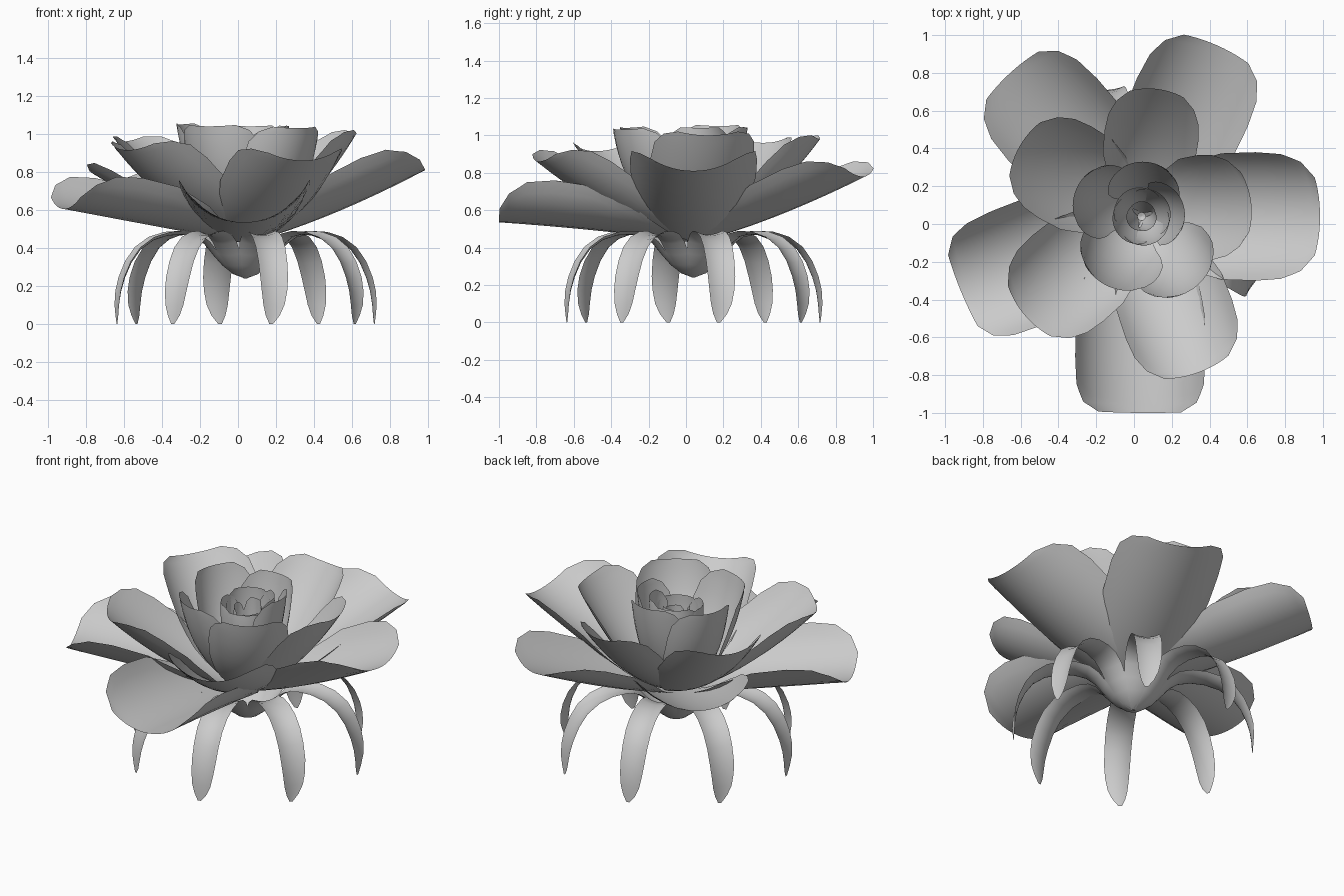
import bpy, math
from mathutils import Vector

cube = bpy.data.objects.get("Cube")
if cube:
    bpy.data.objects.remove(cube, do_unlink=True)

CENTRE = Vector((0.04, 0.04, 0))
grey = bpy.data.materials.new("flower_grey")
grey.use_nodes = True
grey.diffuse_color = (0.6, 0.6, 0.6, 1)
grey.node_tree.nodes["Principled BSDF"].inputs["Base Color"].default_value = grey.diffuse_color


def lerp_table(table, u):
    """Linear lookup in a list of (position, value) pairs."""
    for (a, fa), (b, fb) in zip(table, table[1:]):
        if u <= b:
            return fa + (fb - fa) * (u - a) / (b - a)
    return table[-1][1]


def curved_sheet(name, rows, radius, heading, columns=12, sway=0):
    """Thin leaf along rows of (distance, height, half arc), bent like a gutter."""
    turn = math.radians(heading)
    out = Vector((math.cos(turn), math.sin(turn), 0))
    side = Vector((-math.sin(turn), math.cos(turn), 0))
    up = Vector((0, 0, 1))
    verts, faces = [], []
    for i, (r, z, half) in enumerate(rows):
        before, after = rows[max(i - 1, 0)], rows[min(i + 1, len(rows) - 1)]
        along = (out * (after[0] - before[0]) + up * (after[1] - before[1])).normalized()
        normal = along.cross(side)
        drift = sway * math.sin(math.pi * (i / (len(rows) - 1)) ** 2)
        for j in range(columns + 1):
            angle = half / radius * (2 * j / columns - 1)
            verts.append(CENTRE + out * r + up * z
                         + side * (drift + radius * math.sin(angle))
                         + normal * radius * (1 - math.cos(angle)))
    step = columns + 1
    for i in range(len(rows) - 1):
        for j in range(columns):
            a = i * step + j
            faces.append((a, a + step, a + step + 1, a + 1))
    mesh = bpy.data.meshes.new(name)
    mesh.from_pydata(verts, [], faces)
    mesh.materials.append(grey)
    mesh.shade_smooth()
    obj = bpy.data.objects.new(name, mesh)
    bpy.context.collection.objects.link(obj)


OUTLINE = [(0, .15), (.15, .42), (.35, .78), (.55, .97), (.75, 1),
           (.88, .95), (.96, .78), (1, .52)]
STEPS = [0, .07, .15, .25, .35, .45, .55, .65, .75, .82, .88, .92, .96, 1]


def petal(name, heading, reach, top, width, bend, elbow):
    """Petal whose centre line is a curve from the heart past elbow to the tip."""
    bend = math.radians(bend)
    radius = width / math.sin(min(bend, math.pi / 2))
    start = (.02, .43)
    rows = []
    for u in STEPS:
        r, z = ((1 - u) ** 2 * s + 2 * u * (1 - u) * e + u * u * t
                for s, e, t in zip(start, elbow, (reach, top)))
        rows.append((r, z, radius * bend * lerp_table(OUTLINE, u)))
    curved_sheet(name, rows, radius, heading)


# Outer petals: heading, reach, tip height, half width, bend
OUTER = [(0, .945, .81, .34, 63), (66, .99, .78, .32, 55), (132.5, 1.03, .76, .32, 55),
         (202.5, 1.035, .605, .33, 66), (269.5, 1.04, .535, .345, 71)]
for i, (head, reach, top, width, bend) in enumerate(OUTER):
    petal(f"outer_petal_{i + 1}", head, reach, top, width, bend,
          (reach * .45, .49 + .15 * (top - .5)))

# Middle petals
MIDDLE = [(8, .585, 1.0, .28, 52), (83, .68, .98, .25, 52), (150, .745, .96, .28, 55),
          (220, .81, .915, .295, 59), (290, .88, .86, .30, 60)]
for i, (head, reach, top, width, bend) in enumerate(MIDDLE):
    petal(f"middle_petal_{i + 1}", head, reach, top, width, bend, (reach * .52, .54))

# Inner upright petals
INNER = [(10, .23, 1.04, .17, 65), (85, .29, 1.04, .19, 65), (158, .375, 1.05, .20, 62),
         (242, .41, 1.04, .23, 60), (306, .47, 1.03, .23, 58)]
for i, (head, reach, top, width, bend) in enumerate(INNER):
    petal(f"inner_petal_{i + 1}", head, reach, top, width, bend, (reach * .8, .58))

# Tightly curled heart, two rings
for ring, (count, reach, top, bend) in enumerate([(4, .155, 1.01, 75), (3, .08, .96, 70)]):
    for i in range(count):
        petal(f"heart_petal_{ring + 1}_{i + 1}", 30 + 50 * ring + i * 360 / count,
              reach, top - .02 * i, reach * .85, bend, (reach * 1.1, .65))

# Sepals arching out of the bowl and hanging to the ground
SEPAL = [(0, .24, .01), (.06, .26, .03), (.12, .305, .055), (.17, .36, .073),
         (.22, .42, .08), (.27, .455, .082), (.34, .47, .083), (.42, .465, .083),
         (.50, .44, .083), (.57, .39, .082), (.62, .32, .08), (.655, .24, .077),
         (.675, .17, .07), (.685, .10, .058), (.688, .045, .038), (.69, 0, .01)]
for i in range(8):
    curved_sheet(f"sepal_{i + 1}", SEPAL, .17, 11.25 + 45 * i, 8, .02)
